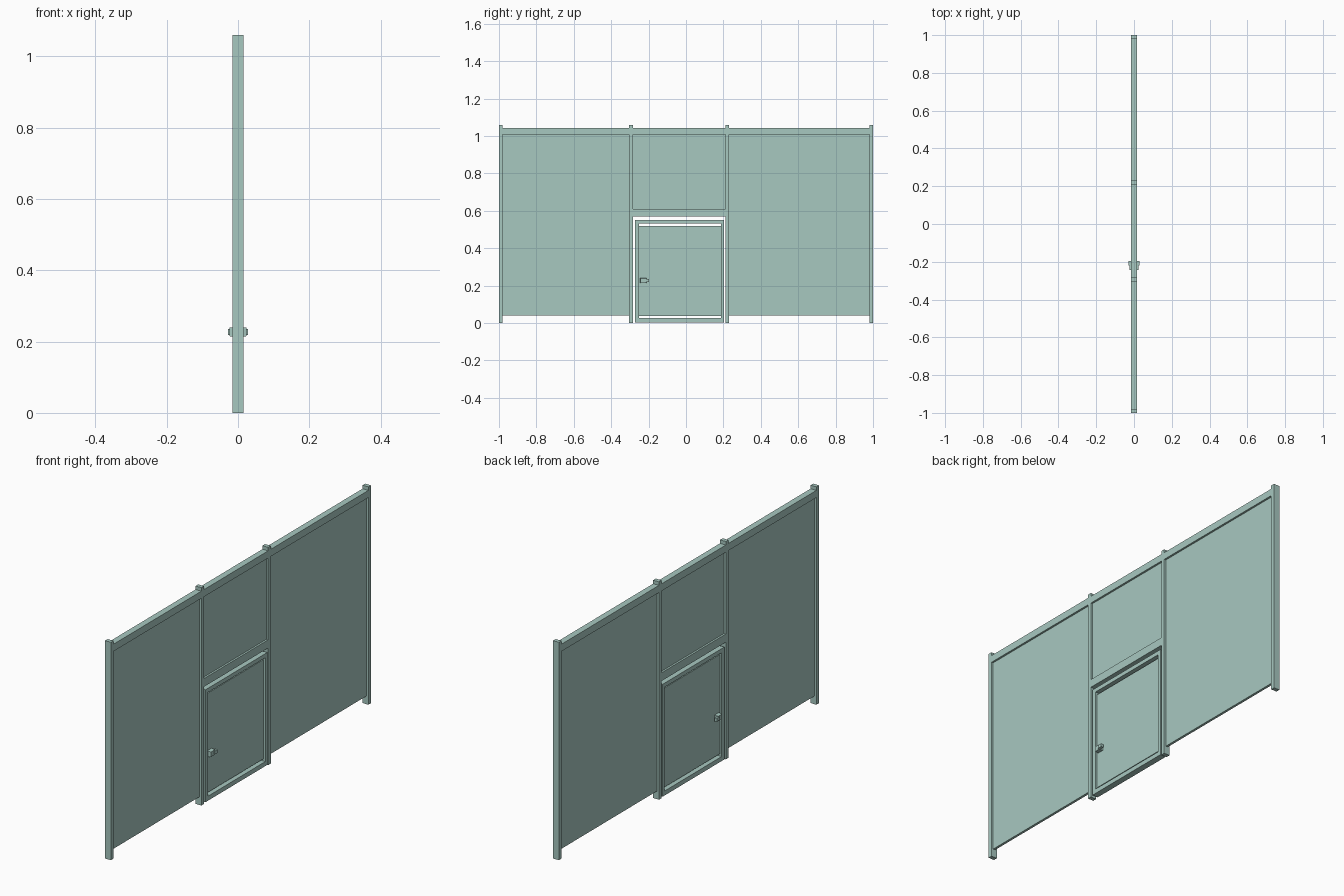
import bpy
import bmesh
from mathutils import Matrix, Vector

cube = bpy.data.objects.get("Cube")
if cube:
    bpy.data.objects.remove(cube, do_unlink=True)

# One painted finish for the whole partition
paint = bpy.data.materials.new("pale_sage_green")
paint.use_nodes = True
COLOUR = (0.39, 0.58, 0.53, 1)
paint.diffuse_color = COLOUR
paint.node_tree.nodes["Principled BSDF"].inputs["Base Color"].default_value = COLOUR

DEPTH = 0.0155   # half depth of the framing
SHEET = 0.006    # half depth of the infill panels


def add_box(bm, x, y, z):
    """Add a box spanning the (low, high) pairs x, y and z."""
    size = [b - a for a, b in (x, y, z)]
    mid = [(a + b) / 2 for a, b in (x, y, z)]
    m = Matrix.Translation(mid) @ Matrix.Diagonal((*size, 1))
    return bmesh.ops.create_cube(bm, size=1, matrix=m)["verts"]


def finish(bm, name):
    mesh = bpy.data.meshes.new(name)
    bm.to_mesh(mesh)
    bm.free()
    mesh.materials.append(paint)
    obj = bpy.data.objects.new(name, mesh)
    bpy.context.collection.objects.link(obj)
    return obj


def slab(name, half, y, z):
    bm = bmesh.new()
    add_box(bm, (-half, half), y, z)
    return finish(bm, name)


# Upright posts
POSTS = {
    "right_end_post": (-1.0, -0.98),
    "right_door_post": (-0.304, -0.284),
    "left_door_post": (0.21, 0.23),
    "left_end_post": (0.98, 1.0),
}
for name, span in POSTS.items():
    slab(name, DEPTH, span, (0, 1.06))

# Top rails and infill panels between neighbouring posts
spans = list(POSTS.values())
for side, a, b, low in zip(("right", "middle", "left"), spans, spans[1:], (0.04, 0.61, 0.04)):
    bay = (a[1], b[0])
    slab(side + "_top_rail", DEPTH, bay, (1.008, 1.043))
    slab(side + "_panel", SHEET, bay, (low, 1.008))

# Transom above the door
slab("transom", DEPTH, (spans[1][1], spans[2][0]), (0.57, 0.61))

# Door frame: stiles and rails around the leaf
OUTER, INNER = (-0.273, 0.203), (-0.252, 0.188)
slab("door_right_stile", DEPTH, (OUTER[0], INNER[0]), (0.004, 0.551))
slab("door_left_stile", DEPTH, (INNER[1], OUTER[1]), (0.004, 0.551))
slab("door_top_rail", DEPTH, INNER, (0.531, 0.551))
slab("door_bottom_rail", DEPTH, INNER, (0.004, 0.026))

# Door leaf, with narrow slots above and below
slab("door_leaf", SHEET, INNER, (0.037, 0.52))

# Handles on both faces: a block with a tapered face and a short lever tip
for name, s in (("front_side_handle", 1), ("back_side_handle", -1)):
    bm = bmesh.new()
    block = add_box(bm, (SHEET, 0.024), (-0.245, -0.21), (0.213, 0.241))
    centre = Vector((0, -0.2275, 0.227))
    for v in block:
        if v.co.x > 0.02:
            v.co.y = centre.y + (v.co.y - centre.y) * 0.85
            v.co.z = centre.z + (v.co.z - centre.z) * 0.85
    add_box(bm, (0.015, 0.028), (-0.22, -0.197), (0.219, 0.235))
    if s < 0:
        bmesh.ops.scale(bm, vec=(-1, 1, 1), verts=bm.verts)
        bmesh.ops.reverse_faces(bm, faces=bm.faces)
    finish(bm, name)
